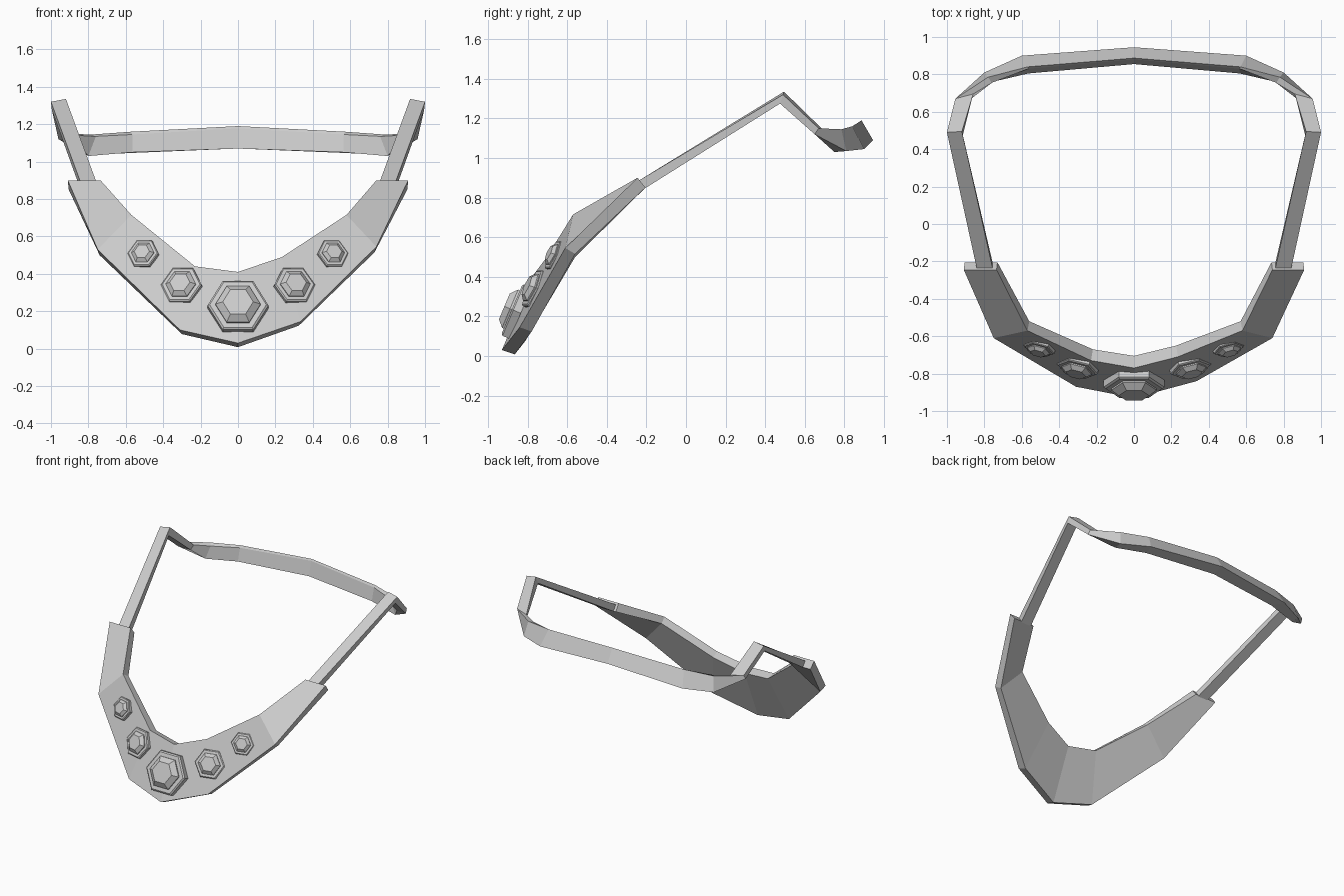
import bpy, bmesh, math
from mathutils import Vector, Matrix

if "Cube" in bpy.data.objects:
    bpy.data.objects.remove(bpy.data.objects["Cube"])


def loft(name, rings, cap_start=True, cap_end=True, matrix=None):
    """Skin a row of equal closed rings with flat faces."""
    bm = bmesh.new()
    loops = [[bm.verts.new(p) for p in ring] for ring in rings]
    n = len(loops[0])
    for a, b in zip(loops, loops[1:]):
        for i in range(n):
            j = (i + 1) % n
            bm.faces.new((a[i], a[j], b[j], b[i]))
    if cap_start:
        bm.faces.new(loops[0][::-1])
    if cap_end:
        bm.faces.new(loops[-1])
    bmesh.ops.recalc_face_normals(bm, faces=bm.faces)
    if matrix:
        bm.transform(matrix)
    mesh = bpy.data.meshes.new(name)
    bm.to_mesh(mesh)
    bm.free()
    obj = bpy.data.objects.new(name, mesh)
    bpy.context.collection.objects.link(obj)
    return obj


# Collar plate: outer front edge, inner front edge, offset to the back face
stations = [
    ((-.91, -.245, .90), (-.735, -.245, .90), (.005, .04, -.05)),
    ((-.75, -.61, .53), (-.57, -.57, .715), (.01, .05, -.03)),
    ((-.31, -.87, .10), (-.23, -.73, .44), (.01, .06, -.022)),
    ((0, -.93, .03), (0, -.77, .41), (0, .065, -.022)),
    ((.335, -.84, .145), (.235, -.71, .49), (-.01, .06, -.022)),
    ((.74, -.61, .545), (.58, -.57, .715), (-.01, .05, -.03)),
    ((.91, -.245, .90), (.74, -.245, .90), (-.005, .04, -.05)),
]
rings = []
for outer, inner, off in stations:
    o, i, d = Vector(outer), Vector(inner), Vector(off)
    rings.append([o, i, i + d, o + d])
loft("collar_plate", rings)

# Neck strap, right half: inner top, outer top, outer bottom, inner bottom
strap = loft("neck_strap", [
    [(.755, -.24, .885), (.84, -.24, .885), (.84, -.21, .845), (.755, -.21, .845)],
    [(.92, .495, 1.335), (1.0, .49, 1.32), (.995, .475, 1.275), (.915, .475, 1.28)],
    [(.86, .695, 1.14), (.955, .67, 1.15), (.96, .65, 1.12), (.87, .67, 1.11)],
    [(.76, .755, 1.135), (.78, .785, 1.145), (.80, .81, 1.035), (.80, .75, 1.03)],
    [(.565, .83, 1.145), (.57, .84, 1.16), (.60, .90, 1.045), (.565, .805, 1.05)],
    [(0, .88, 1.178), (0, .887, 1.19), (0, .945, 1.09), (0, .855, 1.07)],
], cap_end=False)
mirror = strap.modifiers.new("mirror", 'MIRROR')
mirror.use_axis[0] = True


# Hexagonal mounts with cut stones, facing along the plate normal
def stone(name, centre, normal, radius):
    z = Vector(normal).normalized()
    x = Vector((0, 0, 1)).cross(z).normalized()
    y = z.cross(x)
    m = Matrix((x, y, z)).transposed().to_4x4()
    m.translation = Vector(centre)

    def hexagon(r, h):
        return [(radius * r * math.cos(k * math.pi / 3),
                 radius * r * math.sin(k * math.pi / 3), radius * h) for k in range(6)]

    loft(name + "_mount", [hexagon(1, -.1), hexagon(1, .15), hexagon(.93, .2)], matrix=m)
    loft(name + "_stone", [hexagon(.74, .15), hexagon(.74, .26), hexagon(.5, .45)], matrix=m)


stone("centre", (0, -.85, .222), (0, -.922, .388), .163)
for side, s in (("left", -1), ("right", 1)):
    stone(side + "_middle", (s * .30, -.76, .335), (s * .22, -.88, .40), .112)
    stone(side + "_outer", (s * .505, -.66, .505), (s * .24, -.87, .40), .085)
